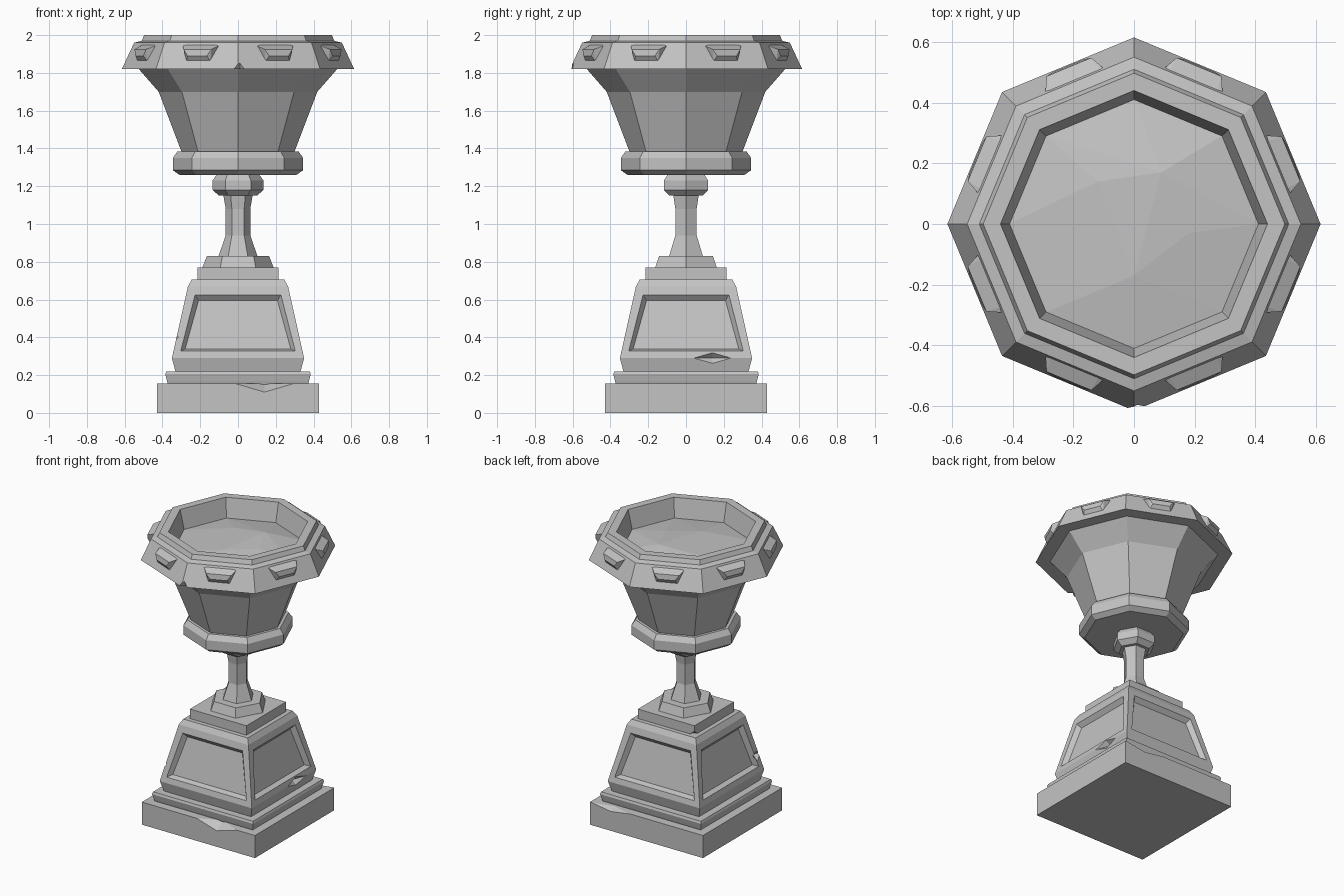
import bpy, bmesh
from math import sin, cos, pi, sqrt
from mathutils import Matrix, Vector

cube = bpy.data.objects.get("Cube")
if cube:
    bpy.data.objects.remove(cube, do_unlink=True)

stone = bpy.data.materials.new("grey_stone")
grey = (0.55, 0.55, 0.55, 1)
stone.diffuse_color = grey
stone.use_nodes = True
stone.node_tree.nodes["Principled BSDF"].inputs["Base Color"].default_value = grey


def finish(name, bm):
    bmesh.ops.recalc_face_normals(bm, faces=bm.faces[:])
    mesh = bpy.data.meshes.new(name)
    bm.to_mesh(mesh)
    bm.free()
    mesh.materials.append(stone)
    ob = bpy.data.objects.new(name, mesh)
    bpy.context.collection.objects.link(ob)
    return ob


def turned(sides, profile):
    """Stack of polygon rings from (radius, height) pairs, closed at both ends."""
    bm = bmesh.new()
    square = sides == 4
    turn, grow = (pi / 4, sqrt(2)) if square else (0, 1)
    rings = []
    for r, z in profile:
        angles = [turn + 2 * pi * i / sides for i in range(sides)]
        rings.append([bm.verts.new((r * grow * cos(a), r * grow * sin(a), z)) for a in angles])
    for low, high in zip(rings, rings[1:]):
        for i in range(sides):
            j = (i + 1) % sides
            bm.faces.new((low[i], low[j], high[j], high[i]))
    bm.faces.new(rings[0][::-1])
    bm.faces.new(rings[-1])
    bmesh.ops.recalc_face_normals(bm, faces=bm.faces[:])
    return bm


def hull(name, points):
    bm = bmesh.new()
    for p in points:
        bm.verts.new(p)
    out = bmesh.ops.convex_hull(bm, input=bm.verts[:])
    spare = {g for g in out["geom_interior"] + out["geom_unused"] if isinstance(g, bmesh.types.BMVert)}
    bmesh.ops.delete(bm, geom=list(spare), context='VERTS')
    bmesh.ops.dissolve_limit(bm, angle_limit=0.01, verts=bm.verts[:], edges=bm.edges[:])
    return finish(name, bm)


def chip(ob, centre, size, tilt=0.0):
    """Knock a faceted chip out of an edge."""
    bm = bmesh.new()
    bmesh.ops.create_uvsphere(bm, u_segments=4, v_segments=2, radius=1)
    bm.transform(Matrix.Translation(centre) @ Matrix.Rotation(tilt, 4, 'Z')
                 @ Matrix.Diagonal(Vector((*size, 1))))
    cutter = finish("chip_cutter", bm)
    cutter.hide_render = True
    mod = ob.modifiers.new("chip", 'BOOLEAN')
    mod.operation, mod.solver, mod.object = 'DIFFERENCE', 'EXACT', cutter
    bpy.context.view_layer.update()
    deps = bpy.context.evaluated_depsgraph_get()
    mesh = bpy.data.meshes.new_from_object(ob.evaluated_get(deps))
    ob.modifiers.clear()
    ob.data = mesh
    bpy.data.objects.remove(cutter, do_unlink=True)


# Square base and step
base = finish("base_slab", turned(4, [(0.43, 0), (0.43, 0.155)]))
chip(base, (0.14, -0.43, 0.16), (0.17, 0.08, 0.05))
chip(base, (0.27, 0.435, 0.16), (0.2, 0.05, 0.03))
finish("base_step", turned(4, [(0.37, 0.15), (0.375, 0.165), (0.385, 0.205), (0.38, 0.22)]))

# Tapered pedestal with a sunken panel on each side
bm = turned(4, [(0.33, 0.215), (0.35, 0.29), (0.265, 0.67), (0.245, 0.705)])
sides = [f for f in bm.faces if abs(f.normal.z) < 0.5 and f.calc_area() > 0.15]
bmesh.ops.inset_individual(bm, faces=sides, thickness=0.06)
bmesh.ops.inset_individual(bm, faces=sides, thickness=0.03, depth=-0.03)
pedestal = finish("pedestal", bm)
chip(pedestal, (0.365, 0.14, 0.29), (0.05, 0.14, 0.05))
chip(pedestal, (-0.345, -0.3, 0.4), (0.05, 0.06, 0.05))
slab = finish("pedestal_cap", turned(4, [(0.215, 0.70), (0.215, 0.77)]))
chip(slab, (-0.22, 0.22, 0.70), (0.08, 0.05, 0.04), pi / 4)

# Six-sided foot, stem and collar
finish("stem_foot", turned(6, [(0.19, 0.765), (0.165, 0.83)]))
finish("stem", turned(6, [(0.105, 0.825), (0.065, 0.94), (0.065, 1.08), (0.078, 1.155)]))
finish("stem_collar", turned(6, [(0.10, 1.15), (0.135, 1.18), (0.135, 1.23), (0.11, 1.265)]))

# Eight-sided bowl with foot ring, flared wall and hollow rim
bowl = finish("bowl", turned(8, [
    (0.31, 1.26), (0.345, 1.285), (0.345, 1.35), (0.32, 1.385), (0.30, 1.385),
    (0.42, 1.70), (0.525, 1.82), (0.615, 1.82), (0.55, 1.96), (0.51, 1.97),
    (0.497, 2.0), (0.44, 2.0), (0.403, 1.84)]))
chip(bowl, (0.01, -0.63, 1.82), (0.06, 0.05, 0.1))

# Uneven fill inside the bowl
ring = [(0.412 * cos(i * pi / 4), 0.412 * sin(i * pi / 4), 1.87) for i in range(8)]
hull("bowl_fill", ring + [(0.09, 0.17, 1.92), (-0.12, 0.14, 1.905),
                          (0, -0.17, 1.905), (0.18, -0.03, 1.908)])

# One raised tab on each side of the rim: (half width, distance out, height)
tab = [(0.08, 0.56, 1.925), (0.055, 0.565, 1.89), (0.105, 0.51, 1.945),
       (0.068, 0.545, 1.86), (0.09, 0.47, 1.968)]
for i in range(8):
    spin = Matrix.Rotation((i + 0.5) * pi / 4, 3, 'Z')
    hull(f"rim_tab_{i + 1}", [spin @ Vector((d, s * w, z)) for w, d, z in tab for s in (-1, 1)])
